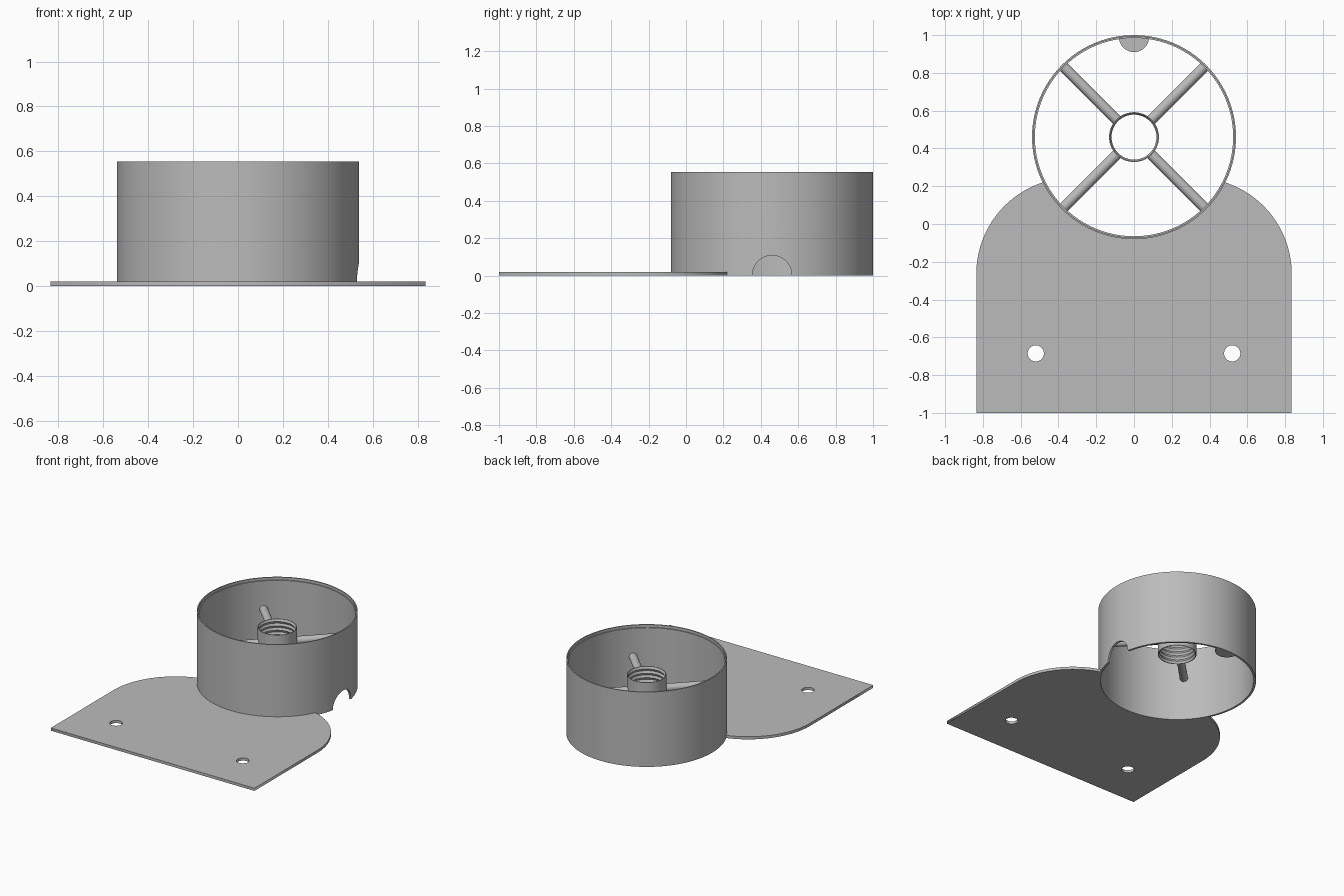
import bpy, bmesh, math
from mathutils import Matrix, Vector

cube = bpy.data.objects.get("Cube")
if cube:
    bpy.data.objects.remove(cube)

RING_Y, RING_R, WALL_R = 0.46, 0.54, 0.525
THICK = 0.02

grey = bpy.data.materials.new("plain_grey")
grey.use_nodes = True
GREY = (0.5, 0.5, 0.5, 1)
grey.diffuse_color = GREY
grey.node_tree.nodes["Principled BSDF"].inputs["Base Color"].default_value = GREY


def add_mesh(name, mesh):
    obj = bpy.data.objects.new(name, mesh)
    bpy.context.collection.objects.link(obj)
    mesh.materials.clear()
    mesh.materials.append(grey)
    return obj


def from_bmesh(name, bm):
    bmesh.ops.recalc_face_normals(bm, faces=bm.faces)
    mesh = bpy.data.meshes.new(name)
    bm.to_mesh(mesh)
    bm.free()
    return add_mesh(name, mesh)


def smooth(obj):
    bpy.ops.object.select_all(action='DESELECT')
    obj.select_set(True)
    bpy.context.view_layer.objects.active = obj
    bpy.ops.object.shade_smooth_by_angle(angle=math.radians(30))


def baked(obj):
    graph = bpy.context.evaluated_depsgraph_get()
    return bpy.data.meshes.new_from_object(obj.evaluated_get(graph))


def lathe(name, profile, steps):
    """Turn a closed (radius, z) profile around the ring axis."""
    bm = bmesh.new()
    loops = []
    for i in range(steps):
        a = math.tau * i / steps
        loops.append([bm.verts.new((r * math.cos(a), RING_Y + r * math.sin(a), z))
                      for r, z in profile])
    n = len(profile)
    for i in range(steps):
        here, there = loops[i], loops[(i + 1) % steps]
        for j in range(n):
            k = (j + 1) % n
            bm.faces.new((here[j], there[j], there[k], here[k]))
    return from_bmesh(name, bm)


def cylinder(name, radius, length, matrix, sides=32):
    bm = bmesh.new()
    bmesh.ops.create_cone(bm, cap_ends=True, segments=sides, radius1=radius,
                          radius2=radius, depth=length, matrix=matrix)
    return from_bmesh(name, bm)


def arc(cx, cy, r, start, end, steps):
    return [(cx + r * math.cos(start + (end - start) * i / steps),
             cy + r * math.sin(start + (end - start) * i / steps))
            for i in range(steps + 1)]


def slab(name, outlines):
    """Flat plate from an outline and optional hole outlines."""
    curve = bpy.data.curves.new(name, 'CURVE')
    curve.dimensions = '2D'
    curve.fill_mode = 'BOTH'
    curve.extrude = THICK / 2
    for points in outlines:
        spline = curve.splines.new('POLY')
        spline.points.add(len(points) - 1)
        for p, (x, y) in zip(spline.points, points):
            p.co = (x, y, 0, 1)
        spline.use_cyclic_u = True
    temp = bpy.data.objects.new(name + "_outline", curve)
    bpy.context.collection.objects.link(temp)
    mesh = baked(temp)
    bpy.data.objects.remove(temp)
    mesh.transform(Matrix.Translation((0, 0, THICK / 2)))
    bm = bmesh.new()
    bm.from_mesh(mesh)
    bmesh.ops.remove_doubles(bm, verts=bm.verts, dist=0.0001)
    return from_bmesh(name, bm)


# Base plate: rounded back corners, scooped where the ring sits, two holes
HALF, CORNER, CORNER_Y = 0.835, 0.51, -0.265
corner = [p for p in arc(HALF - CORNER, CORNER_Y, CORNER, 0, math.pi / 2, 60)
          if math.hypot(p[0], p[1] - RING_Y) > RING_R - 0.004]
tip = corner[-1]
scoop_start = math.atan2(tip[1] - RING_Y, tip[0])
scoop = arc(0, RING_Y, RING_R - 0.006, scoop_start, -math.pi - scoop_start, 48)
left = [(-x, y) for x, y in reversed(corner)]
outline = [(-HALF, -1), (HALF, -1)] + corner + scoop + left
holes = [arc(s * 0.52, -0.685, 0.043, 0, math.tau, 32)[:-1] for s in (-1, 1)]
slab("base_plate", [outline] + holes)

# Outer ring with a stepped top lip and a round notch at the bottom
ring = lathe("outer_ring", [(RING_R, 0), (RING_R, 0.555), (0.532, 0.555),
                            (0.532, 0.535), (WALL_R, 0.535), (WALL_R, 0)], 96)
cutter = cylinder("notch_cutter", 0.105, 0.4,
                  Matrix.Translation((0.55, RING_Y, 0.003)) @ Matrix.Rotation(math.pi / 2, 4, 'Y'), 48)
cutter.hide_render = True
cut = ring.modifiers.new("notch", 'BOOLEAN')
cut.operation = 'DIFFERENCE'
cut.solver = 'EXACT'
cut.object = cutter
mesh = baked(ring)
ring.modifiers.clear()
ring.data = mesh
bpy.data.objects.remove(cutter)
smooth(ring)

# Half-round tab inside the back of the ring
edge = math.asin(0.08 / 0.53)
slab("back_tab", [arc(0, 0.99, 0.08, math.pi, math.tau, 24)
                  + arc(0, RING_Y, 0.53, math.pi / 2 - edge, math.pi / 2 + edge, 8)])

# Hub with a threaded bore
LOW, HIGH, TURNS = 0.21, 0.435, 7
pitch = (HIGH - LOW) / TURNS
bore = []
for i in range(TURNS):
    top = HIGH - i * pitch
    bore += [(0.127, top), (0.119, top - pitch / 2)]
smooth(lathe("threaded_hub", [(0.132, LOW), (0.132, HIGH)] + bore + [(0.127, LOW)], 64))

# Four round spokes joining hub and ring
INNER, OUTER = 0.128, 0.53
for i, name in enumerate(("back_left", "back_right", "front_right", "front_left")):
    turn = Matrix.Rotation(math.pi / 4 + i * math.pi / 2, 4, 'Z')
    place = (Matrix.Translation((0, RING_Y, 0.325)) @ turn
             @ Matrix.Translation(((INNER + OUTER) / 2, 0, 0))
             @ Matrix.Rotation(math.pi / 2, 4, 'Y'))
    smooth(cylinder("spoke_" + name, 0.028, OUTER - INNER, place))
